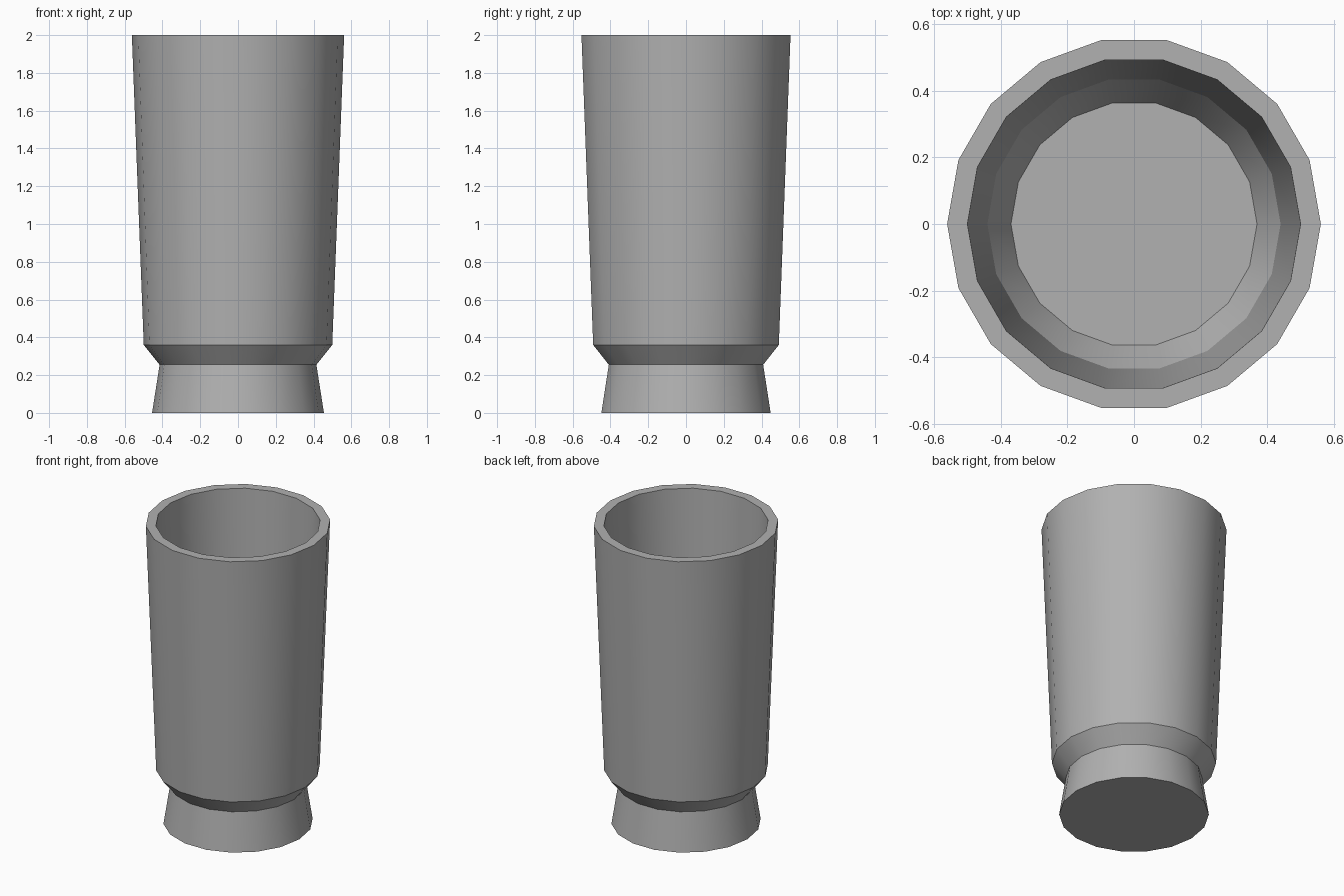
import bpy, bmesh, math

if "Cube" in bpy.data.objects:
    bpy.data.objects.remove(bpy.data.objects["Cube"])

SIDES = 18

# Cup profile (radius, height): foot, waist, outer wall, rim, inner wall, floor
profile = [(0.455, 0.0), (0.415, 0.255), (0.499, 0.36), (0.562, 2.0),
           (0.501, 2.0), (0.441, 0.39), (0.37, 0.26)]

bm = bmesh.new()
rings = [[bm.verts.new((r * math.cos(2 * math.pi * i / SIDES),
                        r * math.sin(2 * math.pi * i / SIDES), z))
          for i in range(SIDES)] for r, z in profile]

# Walls
for a, b in zip(rings, rings[1:]):
    for i in range(SIDES):
        j = (i + 1) % SIDES
        bm.faces.new((a[i], a[j], b[j], b[i]))

# Underside and inner floor
bm.faces.new(rings[0][::-1])
bm.faces.new(rings[-1])
bmesh.ops.recalc_face_normals(bm, faces=bm.faces)

mesh = bpy.data.meshes.new("tumbler")
bm.to_mesh(mesh)
bm.free()
tumbler = bpy.data.objects.new("tumbler", mesh)
bpy.context.collection.objects.link(tumbler)

# Dark grey finish
grey = bpy.data.materials.new("dark_grey")
grey.diffuse_color = (0.44, 0.44, 0.44, 1)
grey.use_nodes = True
grey.node_tree.nodes["Principled BSDF"].inputs["Base Color"].default_value = grey.diffuse_color
mesh.materials.append(grey)

# Smooth sides with crisp rim, waist, foot and inner crease
bpy.context.view_layer.objects.active = tumbler
tumbler.select_set(True)
bpy.ops.object.shade_smooth_by_angle(angle=math.radians(24))
